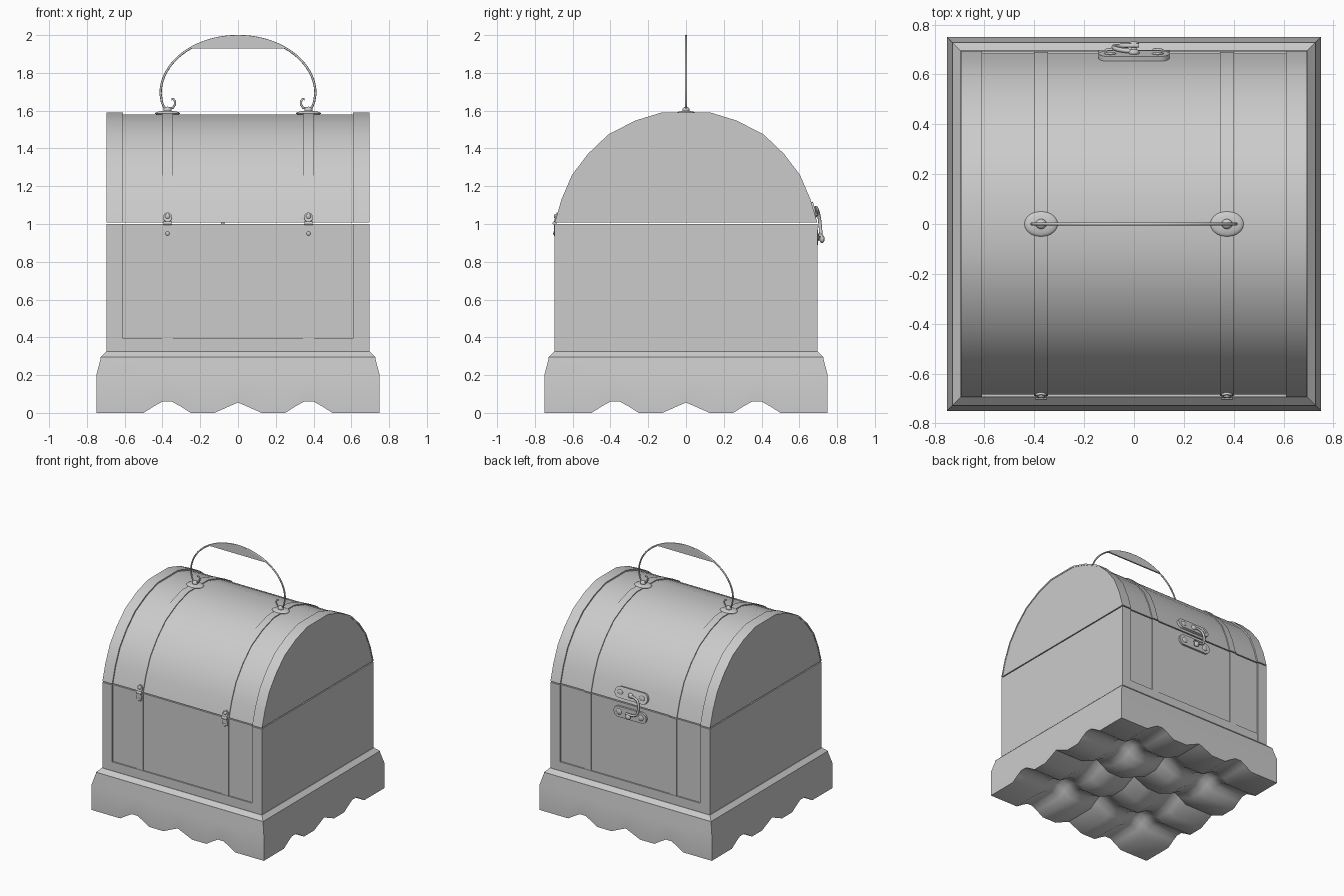
import bpy, bmesh, math
from mathutils import Matrix, Vector

if "Cube" in bpy.data.objects:
    bpy.data.objects.remove(bpy.data.objects["Cube"])


def finish(name, bm, smooth=None):
    bmesh.ops.recalc_face_normals(bm, faces=bm.faces)
    me = bpy.data.meshes.new(name)
    bm.to_mesh(me)
    bm.free()
    ob = bpy.data.objects.new(name, me)
    bpy.context.collection.objects.link(ob)
    if smooth:
        bpy.ops.object.select_all(action='DESELECT')
        bpy.context.view_layer.objects.active = ob
        ob.select_set(True)
        bpy.ops.object.shade_smooth_by_angle(angle=math.radians(smooth))
    return ob


def prism(name, pts, lo, hi, axis, smooth=None):
    """Extrude a 2D outline along x (points are y,z) or along y (points are x,z)."""
    bm = bmesh.new()
    place = (lambda p, d: (d, p[0], p[1])) if axis == 'x' else (lambda p, d: (p[0], d, p[1]))
    a = [bm.verts.new(place(p, lo)) for p in pts]
    b = [bm.verts.new(place(p, hi)) for p in pts]
    bm.faces.new(a)
    bm.faces.new(b)
    n = len(pts)
    for i in range(n):
        bm.faces.new((a[i], a[(i + 1) % n], b[(i + 1) % n], b[i]))
    return finish(name, bm, smooth)


def box(name, x0, x1, y0, y1, z0, z1):
    return prism(name, [(y0, z0), (y1, z0), (y1, z1), (y0, z1)], x0, x1, 'x')


def plate(name, loc, w, h, t, tilt=0):
    """Round-ended plate standing in the xz plane."""
    r, n, pts = min(w, h) / 2, 24, []
    for i in range(n):
        a = (i + 0.5) * math.tau / n
        c, s = math.cos(a), math.sin(a)
        pts.append((r * c + math.copysign(w / 2 - r, c), r * s + math.copysign(h / 2 - r, s)))
    ob = prism(name, pts, -t / 2, t / 2, 'y', 35)
    ob.location = loc
    ob.rotation_euler.x = math.radians(tilt)
    return ob


def ball(name, loc, size):
    bm = bmesh.new()
    bmesh.ops.create_uvsphere(bm, u_segments=20, v_segments=10, radius=1,
                              matrix=Matrix.Translation(loc) @ Matrix.Diagonal((*size, 1)))
    return finish(name, bm, 60)


def rod(name, a, b, r):
    a, b = Vector(a), Vector(b)
    m = Matrix.Translation((a + b) / 2) @ (b - a).to_track_quat('Z', 'Y').to_matrix().to_4x4()
    bm = bmesh.new()
    bmesh.ops.create_cone(bm, cap_ends=True, segments=16, radius1=r, radius2=r,
                          depth=(b - a).length, matrix=m)
    return finish(name, bm, 40)


def tube(name, pts, r, kind='NURBS'):
    cu = bpy.data.curves.new(name, 'CURVE')
    cu.dimensions = '3D'
    cu.bevel_depth, cu.bevel_resolution, cu.use_fill_caps = r, 2, True
    sp = cu.splines.new(kind)
    sp.points.add(len(pts) - 1)
    for p, q in zip(sp.points, pts):
        p.co = (*q, 1)
    if kind == 'NURBS':
        sp.order_u, sp.use_endpoint_u, sp.resolution_u = 3, True, 6
    ob = bpy.data.objects.new(name, cu)
    bpy.context.collection.objects.link(ob)
    return ob


# Plinth: scalloped underside as a grid, moulded sides as rings on its border
half = [(0, .055), (.125, 0), (.25, 0), (.305, .035), (.35, .06), (.40, .06),
        (.445, .035), (.5, 0), (.75, 0)]
wave = [(-x, z) for x, z in half[:0:-1]] + half
n = len(wave)
bm = bmesh.new()
g = [[bm.verts.new((x, y, zx + zy)) for y, zy in wave] for x, zx in wave]
for i in range(n - 1):
    for j in range(n - 1):
        bm.faces.new((g[i][j], g[i + 1][j], g[i + 1][j + 1], g[i][j + 1]))
ring = ([g[i][0] for i in range(n - 1)] + [g[-1][j] for j in range(n - 1)]
        + [g[i][-1] for i in range(n - 1, 0, -1)] + [g[0][j] for j in range(n - 1, 0, -1)])
border = [(v.co.x / .75, v.co.y / .75) for v in ring]
for r, z in [(.75, .2), (.728, .285), (.728, .295), (.697, .325)]:
    new = [bm.verts.new((x * r, y * r, z)) for x, y in border]
    for i in range(len(ring)):
        k = (i + 1) % len(ring)
        bm.faces.new((ring[i], ring[k], new[k], new[i]))
    ring = new
bm.faces.new(ring)
finish("plinth", bm, 35)

# Chest body
box("chest_body", -.692, .692, -.684, .684, .32, 1.0)

# Arched lid
side = [(.684, 1.008), (.648, 1.13), (.594, 1.255), (.51, 1.365), (.405, 1.465),
        (.265, 1.537), (.125, 1.58)]
arch = side + [(-y, z) for y, z in side[::-1]]


def grow(d):
    return [(y * (1 + d / .684), 1.008 + (z - 1.008) * (1 + d / .572)) for y, z in arch]


prism("lid", arch, -.692, .692, 'x', 30)
ribbon = lambda d: grow(d) + arch[::-1]

# Trim strips and straps on lid, front and back
for s, tag in ((-1, "left"), (1, "right")):
    for part, x0, x1, d, z0 in (("edge_trim", .61, .695, .011, .32), ("strap", .345, .402, .007, .395)):
        a, b = sorted((s * x0, s * x1))
        prism(f"lid_{part}_{tag}", ribbon(d), a, b, 'x', 30)
        for f, face in ((-1, "front"), (1, "back")):
            y0, y1 = sorted((f * .684, f * (.684 + d)))
            box(f"{face}_{part}_{tag}", a, b, y0, y1, z0, 1.0)
for f, face in ((-1, "front"), (1, "back")):
    y0, y1 = sorted((f * .684, f * .694))
    box(f"{face}_bottom_trim", -.61, .61, y0, y1, .32, .395)

# Hinges on the front
for s, tag in ((-1, "left"), (1, "right")):
    x = s * .373
    plate(f"hinge_upper_leaf_{tag}", (x, -.686, 1.035), .045, .05, .012, -16)
    plate(f"hinge_lower_leaf_{tag}", (x, -.694, .965), .045, .06, .008)
    rod(f"hinge_barrel_{tag}", (x - .022, -.696, 1.004), (x + .022, -.696, 1.004), .01)
    ball(f"hinge_upper_screw_{tag}", (x, -.69, 1.04), (.014, .009, .014))
    ball(f"hinge_lower_screw_{tag}", (x, -.697, .95), (.011, .006, .011))

# Latch on the back
plate("latch_upper_plate", (0, .674, 1.075), .285, .085, .02, 16)
plate("latch_lower_plate", (0, .69, .93), .285, .085, .018)
for x in (-.095, .095):
    ball("latch_upper_screw", (x, .683, 1.075), (.024, .008, .022))
    ball("latch_lower_screw", (x, .698, .93), (.024, .008, .022))
ball("latch_pivot", (0, .688, 1.075), (.022, .014, .02))
rod("latch_post", (0, .69, .925), (0, .722, .92), .011)
ball("latch_knob", (0, .72, .92), (.021, .014, .021))
tube("latch_hook", [(0, .692, 1.075), (-.06, .698, 1.075), (-.085, .708, 1.02),
                    (-.075, .714, .95), (-.03, .716, .935), (.02, .716, .94)], .009)

# Handle: thin arched loop with curled ends and a flat grip
def loop(a):
    return (.41 * math.cos(a), 1.69 + .305 * math.sin(a))


curl = [(.338 + .022 * math.cos(a), 1.64 + .024 * math.sin(a)) for a in (2.0,)]
curl = [(.352, 1.66), (.343, 1.662), (.334, 1.65), (.334, 1.632), (.345, 1.615), (.37, 1.609),
        (.392, 1.618), (.403, 1.645)]
curl = [(x, z) for x, z in curl]
arc = [loop(math.pi * i / 40) for i in range(41)]
path = curl + arc + [(-x, z) for x, z in curl[::-1]]
tube("handle_loop", [(x, 0, z) for x, z in path], .006, 'POLY')
a0 = math.asin(.24 / .305)
prism("handle_grip", [loop(a0 + (math.pi - 2 * a0) * i / 16) for i in range(17)], -.006, .006, 'y', 30)

# Handle mounts on the lid
for s, tag in ((-1, "left"), (1, "right")):
    ball(f"handle_mount_{tag}", (s * .373, 0, 1.586), (.067, .051, .013))
    ball(f"handle_eyelet_{tag}", (s * .373, 0, 1.604), (.022, .02, .017))
